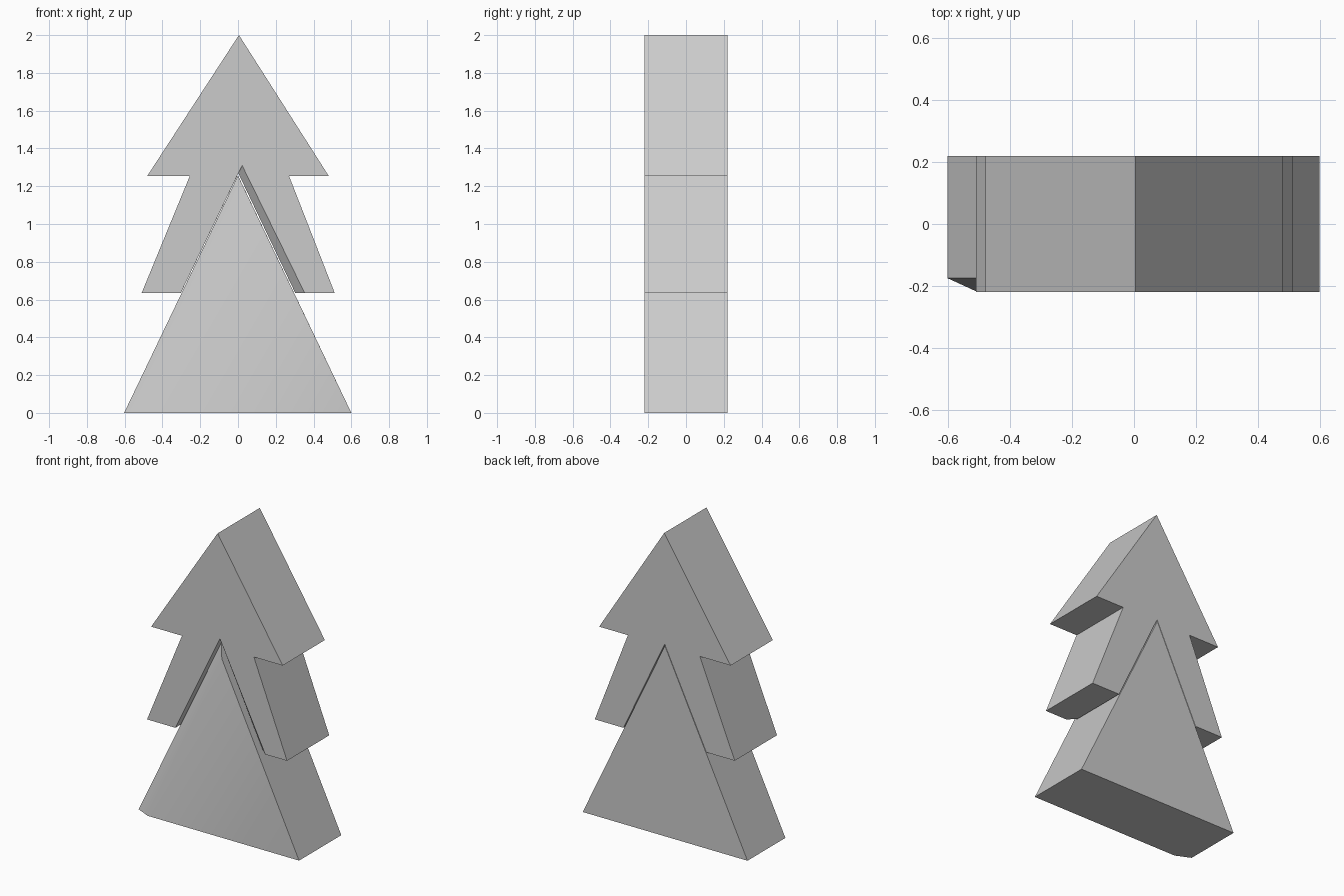
import bpy
import bmesh
import math

cube = bpy.data.objects.get("Cube")
if cube:
    bpy.data.objects.remove(cube, do_unlink=True)

# Single plain grey
grey = bpy.data.materials.new("light_grey")
grey.use_nodes = True
colour = (0.6, 0.6, 0.6, 1)
grey.diffuse_color = colour
grey.node_tree.nodes["Principled BSDF"].inputs["Base Color"].default_value = colour

BACK, SHOULDER, FRONT = 0.22, -0.175, -0.22


def slab(name, profile, front_changes):
    """Extrude an x-z profile from back to front; moved front corners form a chamfer."""
    front = [front_changes.get(i, p) for i, p in enumerate(profile)]
    bm = bmesh.new()
    rings = [[bm.verts.new((x, y, z)) for x, z in outline]
             for outline, y in ((profile, BACK), (profile, SHOULDER), (front, FRONT))]
    bm.faces.new(rings[0])
    bm.faces.new(rings[-1][::-1])
    n = len(profile)
    for a, b in zip(rings, rings[1:]):
        for i in range(n):
            j = (i + 1) % n
            bm.faces.new((a[i], b[i], b[j], a[j]))
    bmesh.ops.recalc_face_normals(bm, faces=bm.faces)
    mesh = bpy.data.meshes.new(name)
    bm.to_mesh(mesh)
    bm.free()
    mesh.materials.append(grey)
    obj = bpy.data.objects.new(name, mesh)
    bpy.context.collection.objects.link(obj)
    return obj


# Upper two tiers, notched below to receive the bottom tier
slab("upper_tiers",
     [(0.005, 2.0), (0.48, 1.255), (0.27, 1.255), (0.512, 0.635), (0.303, 0.635),
      (0.002, 1.268), (-0.303, 0.635), (-0.51, 0.635), (-0.255, 1.255), (-0.48, 1.255)],
     {4: (0.353, 0.635), 5: (0.022, 1.31)})

# Bottom tier, softened along its front edge on the -x side
bottom = slab("bottom_tier",
              [(-0.603, 0), (0.6, 0), (0, 1.257)],
              {0: (-0.505, 0), 2: (0.036, 1.181)})
bpy.ops.object.select_all(action="DESELECT")
bottom.select_set(True)
bpy.context.view_layer.objects.active = bottom
bpy.ops.object.shade_smooth_by_angle(angle=math.radians(40))
